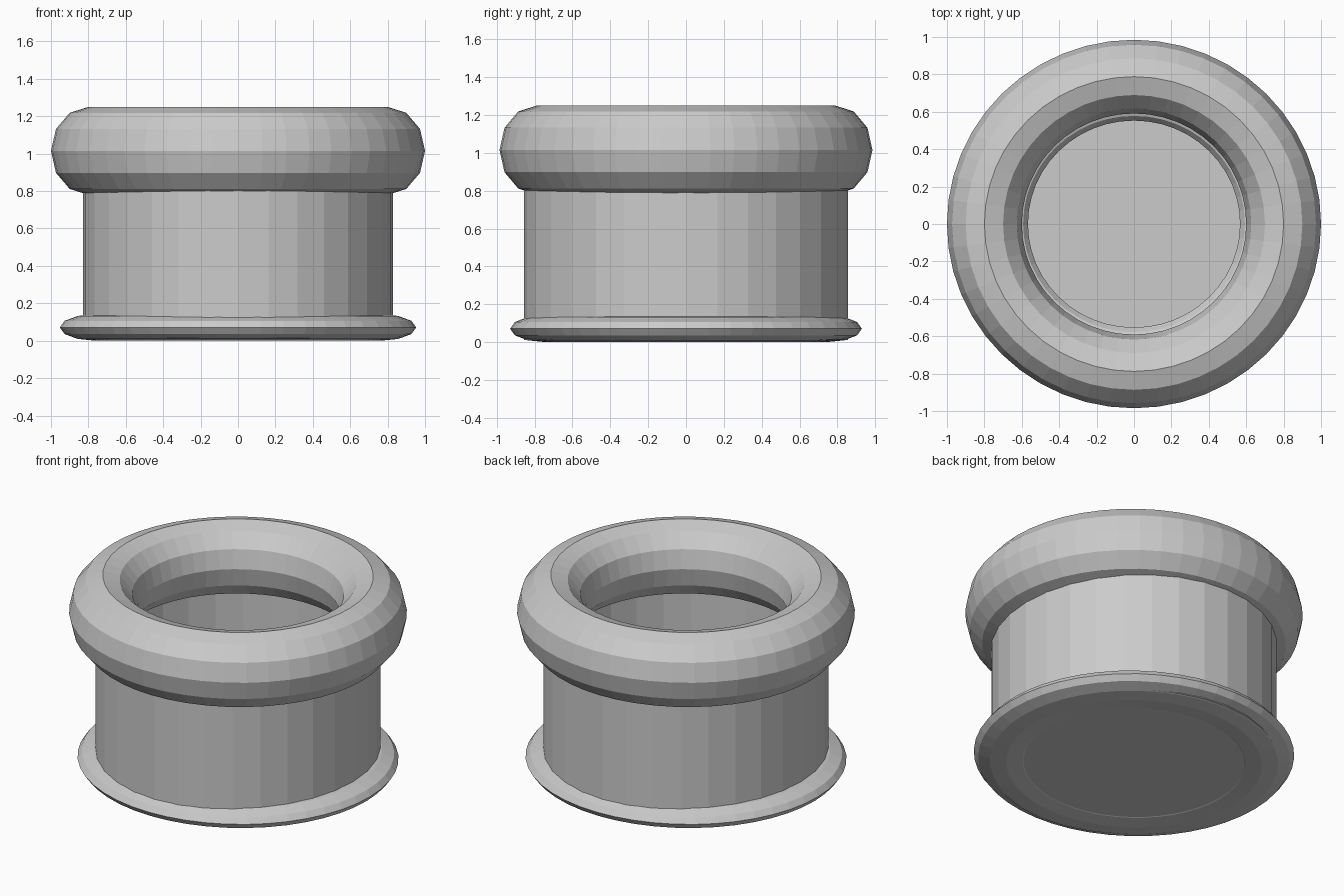
import bpy
import bmesh
from math import cos, sin, tau

cube = bpy.data.objects.get("Cube")
if cube:
    bpy.data.objects.remove(cube, do_unlink=True)

# One plain grey for the whole pot
grey = bpy.data.materials.new("plain_grey")
grey.use_nodes = True
colour = (0.6, 0.6, 0.6, 1)
grey.diffuse_color = colour
grey.node_tree.nodes["Principled BSDF"].inputs["Base Color"].default_value = colour


def add_object(name, bm):
    bmesh.ops.recalc_face_normals(bm, faces=bm.faces)
    mesh = bpy.data.meshes.new(name)
    bm.to_mesh(mesh)
    bm.free()
    mesh.materials.append(grey)
    obj = bpy.data.objects.new(name, mesh)
    bpy.context.collection.objects.link(obj)
    return obj


def add_ring(name, radius, tube, half_height, z, depth_scale, sides=48, steps=12):
    """Faceted ring with an elliptical cross-section."""
    bm = bmesh.new()
    loops = []
    for i in range(sides):
        a = tau * i / sides
        loop = []
        for j in range(steps):
            b = tau * j / steps
            r = radius + tube * cos(b)
            loop.append(bm.verts.new((r * cos(a), r * sin(a) * depth_scale,
                                      z + half_height * sin(b))))
        loops.append(loop)
    for i in range(sides):
        here, after = loops[i], loops[(i + 1) % sides]
        for j in range(steps):
            k = (j + 1) % steps
            bm.faces.new((here[j], after[j], after[k], here[k]))
    return add_object(name, bm)


# Thick rolled rim and flatter foot ring
add_ring("rim", 0.8, 0.2, 0.235, 1.015, 0.985)
add_ring("foot_ring", 0.76, 0.193, 0.071, 0.071, 0.975)

# Thin wall and floor, open at the top inside the rim
bm = bmesh.new()
bottom, top = 0.012, 1.0
bmesh.ops.create_cone(bm, cap_ends=True, segments=32, radius1=1, radius2=1, depth=1)
for v in bm.verts:
    v.co = (v.co.x * 0.83, v.co.y * 0.857, top if v.co.z > 0 else bottom)
lid = [f for f in bm.faces if all(v.co.z == top or v.co.z > 0.9 for v in f.verts)]
bmesh.ops.delete(bm, geom=lid, context="FACES_ONLY")
body = add_object("body", bm)
# Orient the open shell outwards
if body.data.polygons[0].normal.dot(body.data.polygons[0].center) < 0:
    body.data.flip_normals()
